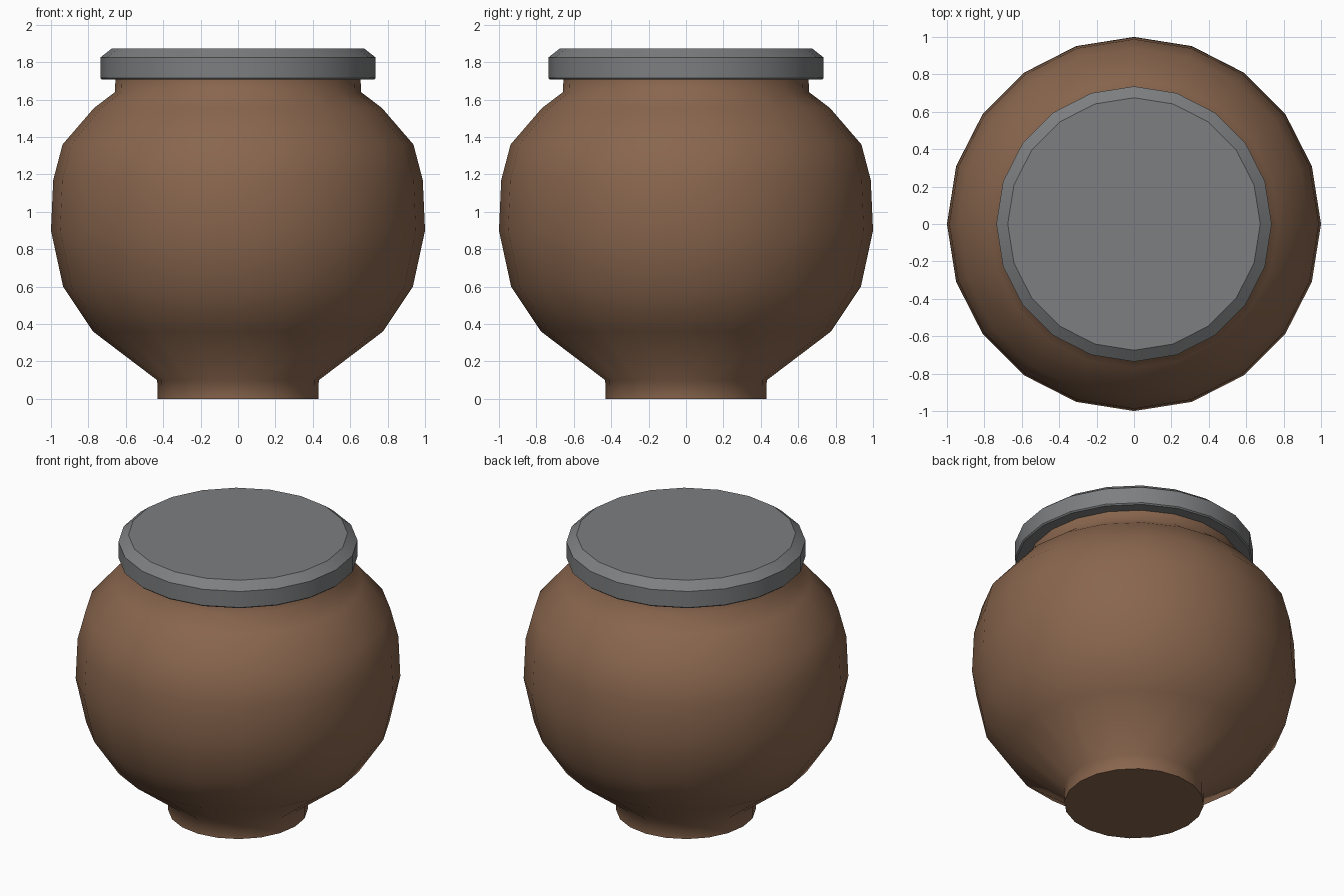
import bpy, bmesh, math

if "Cube" in bpy.data.objects:
    bpy.data.objects.remove(bpy.data.objects["Cube"])

SIDES = 20


def material(name, rgb):
    m = bpy.data.materials.new(name)
    m.diffuse_color = (*rgb, 1)
    m.use_nodes = True
    m.node_tree.nodes["Principled BSDF"].inputs["Base Color"].default_value = m.diffuse_color
    return m


def lathe(name, profile, mat, smooth_angle):
    """Revolve (radius, z) points into a closed 20-sided solid."""
    bm = bmesh.new()
    rings = []
    for r, z in profile:
        rings.append([bm.verts.new((r * math.cos(2 * math.pi * i / SIDES),
                                    r * math.sin(2 * math.pi * i / SIDES), z))
                      for i in range(SIDES)])
    for a, b in zip(rings, rings[1:]):
        for i in range(SIDES):
            j = (i + 1) % SIDES
            bm.faces.new((a[i], a[j], b[j], b[i]))
    bm.faces.new(rings[0][::-1])
    bm.faces.new(rings[-1])
    mesh = bpy.data.meshes.new(name)
    bm.to_mesh(mesh)
    bm.free()
    mesh.materials.append(mat)
    ob = bpy.data.objects.new(name, mesh)
    bpy.context.collection.objects.link(ob)
    bpy.ops.object.select_all(action='DESELECT')
    ob.select_set(True)
    bpy.context.view_layer.objects.active = ob
    bpy.ops.object.shade_smooth_by_angle(angle=math.radians(smooth_angle))
    return ob


clay = material("brown clay", (0.25, 0.132, 0.075))
grey = material("grey lid", (0.205, 0.21, 0.215))

# Round pot with foot and neck
lathe("pot_body", [(0.43, 0), (0.432, 0.10), (0.775, 0.36), (0.935, 0.60),
                   (1.0, 0.90), (0.988, 1.17), (0.938, 1.36), (0.77, 1.555),
                   (0.658, 1.64), (0.655, 1.72)], clay, 65)

# Chamfered lid overhanging the neck
lathe("lid", [(0.728, 1.708), (0.736, 1.716), (0.736, 1.825), (0.675, 1.873)],
      grey, 30)
